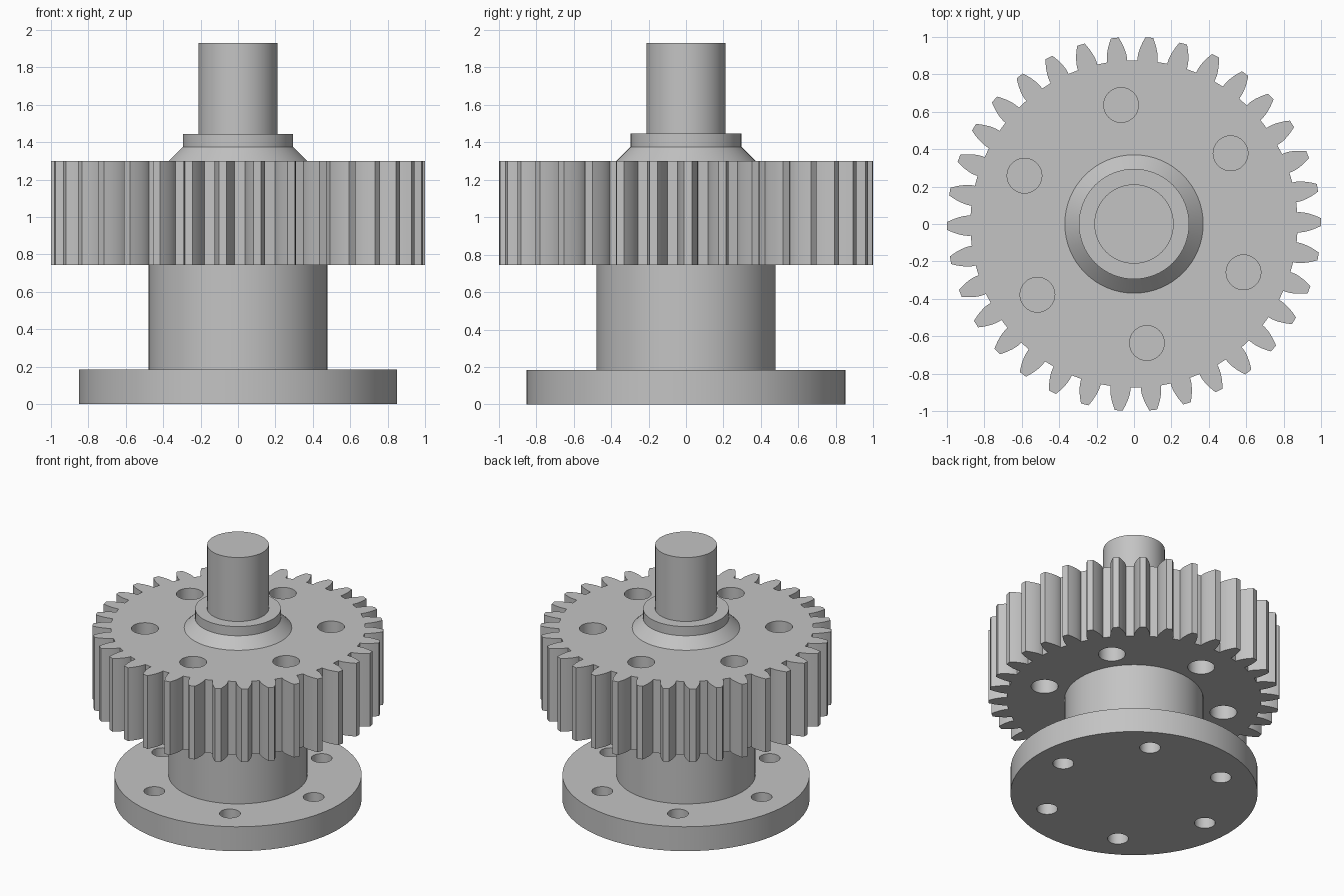
import bpy, bmesh, math

SEGMENTS = 64
HOLE_SEGMENTS = 32
TEETH = 34

cube = bpy.data.objects.get("Cube")
if cube:
    bpy.data.objects.remove(cube, do_unlink=True)

# One plain grey metal
metal = bpy.data.materials.new("grey metal")
metal.use_nodes = True
colour = (0.55, 0.55, 0.55, 1)
metal.diffuse_color = colour
metal.node_tree.nodes["Principled BSDF"].inputs["Base Color"].default_value = colour


def circle(radius, count, cx=0, cy=0):
    return [(cx + radius * math.cos(math.tau * i / count),
             cy + radius * math.sin(math.tau * i / count)) for i in range(count)]


def bolt_holes(ring_radius, hole_radius, start):
    """Six hole outlines evenly spread on a ring."""
    angles = [math.radians(start + 60 * k) for k in range(6)]
    return [circle(hole_radius, HOLE_SEGMENTS,
                   ring_radius * math.cos(a), ring_radius * math.sin(a)) for a in angles]


def finish(name, bm):
    bmesh.ops.recalc_face_normals(bm, faces=bm.faces)
    mesh = bpy.data.meshes.new(name)
    bm.to_mesh(mesh)
    bm.free()
    mesh.materials.append(metal)
    obj = bpy.data.objects.new(name, mesh)
    bpy.context.collection.objects.link(obj)
    bpy.ops.object.select_all(action="DESELECT")
    obj.select_set(True)
    bpy.context.view_layer.objects.active = obj
    bpy.ops.object.shade_smooth_by_angle(angle=math.radians(20))
    return obj


def plate(name, outlines, bottom, top):
    """Fill an outline, leaving its inner loops open, and extrude it upwards."""
    bm = bmesh.new()
    for points in outlines:
        verts = [bm.verts.new((x, y, bottom)) for x, y in points]
        for i, v in enumerate(verts):
            bm.edges.new((verts[i - 1], v))
    bmesh.ops.triangle_fill(bm, edges=bm.edges[:], use_beauty=True, normal=(0, 0, 1))
    grown = bmesh.ops.extrude_face_region(bm, geom=bm.faces[:], use_keep_orig=True)["geom"]
    raised = [g for g in grown if isinstance(g, bmesh.types.BMVert)]
    bmesh.ops.translate(bm, verts=raised, vec=(0, 0, top - bottom))
    return finish(name, bm)


def frustum(name, low_radius, high_radius, bottom, top):
    bm = bmesh.new()
    rings = [[bm.verts.new((x, y, z)) for x, y in circle(r, SEGMENTS)]
             for r, z in ((low_radius, bottom), (high_radius, top))]
    for i in range(SEGMENTS):
        bm.faces.new((rings[0][i - 1], rings[0][i], rings[1][i], rings[1][i - 1]))
    for ring in rings:
        bm.faces.new(ring)
    return finish(name, bm)


def gear_outline(phase):
    """Involute teeth with a tip radius of one."""
    module = 2 / (TEETH + 2)
    pitch = module * TEETH / 2
    root = pitch - 1.25 * module
    pressure = math.radians(20)
    base = pitch * math.cos(pressure)

    def involute(a):
        return math.tan(a) - a

    base_half = math.pi / (2 * TEETH) + involute(pressure)
    flank = [(root, base_half)]
    steps = 5
    for i in range(steps + 1):
        r = base + (1 - base) * i / steps
        flank.append((r, base_half - involute(math.acos(base / r))))
    tooth = [(r, -a) for r, a in flank] + [(r, a) for r, a in reversed(flank)]
    return [(r * math.cos(a + phase + math.tau * k / TEETH),
             r * math.sin(a + phase + math.tau * k / TEETH))
            for k in range(TEETH) for r, a in tooth]


# Mounting flange with bolt holes
plate("base_flange", [circle(0.85, SEGMENTS)] + bolt_holes(0.635, 0.072, 0), 0, 0.185)

# Hub between flange and gear
frustum("hub", 0.478, 0.478, 0.185, 0.745)

# Spur gear with through holes
plate("spur_gear", [gear_outline(math.radians(0.6))] + bolt_holes(0.64, 0.093, 36.2), 0.745, 1.3)

# Tapered shoulder, collar and shaft
frustum("shoulder", 0.37, 0.295, 1.3, 1.375)
frustum("collar", 0.295, 0.295, 1.375, 1.445)
frustum("shaft", 0.212, 0.212, 1.445, 1.93)
